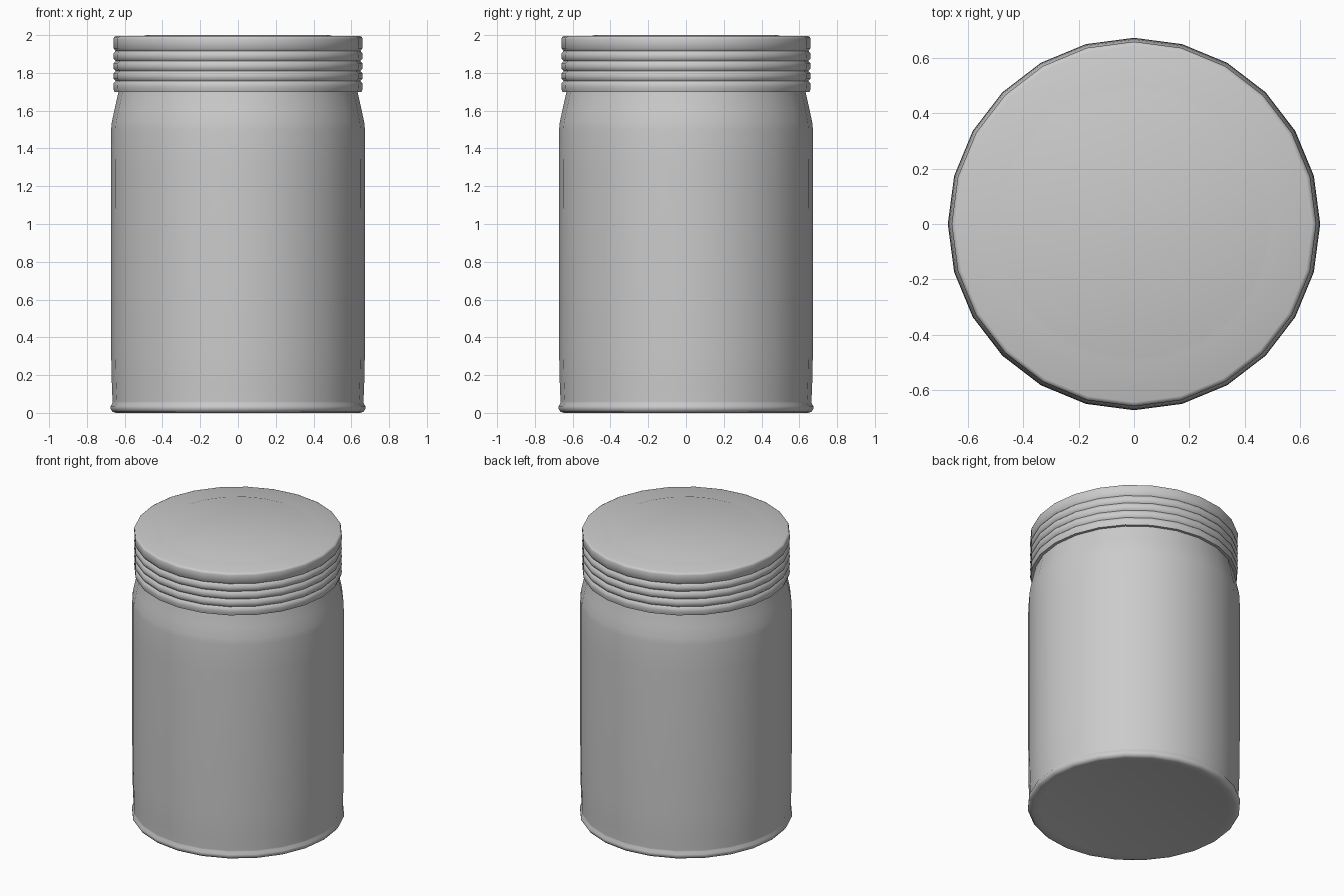
import bpy, bmesh, math

if "Cube" in bpy.data.objects:
    bpy.data.objects.remove(bpy.data.objects["Cube"])

SIDES = 24


def lathe(name, profile, angle=40):
    """Revolve (radius, z) points around z; a zero radius closes with a pole."""
    bm = bmesh.new()
    rings = []
    for r, z in profile:
        if r == 0:
            rings.append([bm.verts.new((0, 0, z))] * SIDES)
        else:
            rings.append([bm.verts.new((r * math.cos(2 * math.pi * i / SIDES),
                                        r * math.sin(2 * math.pi * i / SIDES), z))
                          for i in range(SIDES)])
    for a, b in zip(rings, rings[1:]):
        for i in range(SIDES):
            j = (i + 1) % SIDES
            quad = list(dict.fromkeys((a[i], a[j], b[j], b[i])))
            bm.faces.new(quad)
    bmesh.ops.recalc_face_normals(bm, faces=bm.faces)
    mesh = bpy.data.meshes.new(name)
    bm.to_mesh(mesh)
    bm.free()
    obj = bpy.data.objects.new(name, mesh)
    bpy.context.collection.objects.link(obj)
    bpy.ops.object.select_all(action='DESELECT')
    obj.select_set(True)
    bpy.context.view_layer.objects.active = obj
    bpy.ops.object.shade_smooth_by_angle(angle=math.radians(angle))
    return obj


# Jar body with rolled foot rim, straight wall, sloped shoulder and hidden neck
lathe("jar_body", [
    (0, 0.012), (0.60, 0.01), (0.645, 0.0), (0.664, 0.006), (0.674, 0.02),
    (0.674, 0.036), (0.664, 0.052), (0.664, 0.06), (0.668, 0.14), (0.672, 0.32),
    (0.673, 1.30), (0.672, 1.50), (0.668, 1.54), (0.653, 1.61), (0.635, 1.69),
    (0.63, 1.72), (0.63, 1.93), (0, 1.93)])

# Screw lid: underside, four rounded ridges, plain band and raised centre panel
lid = [(0.628, 1.702), (0.655, 1.70)]
for k in range(4):
    z = 1.703 + 0.0535 * k
    lid += [(0.659, z + 0.012), (0.660, z + 0.027), (0.658, z + 0.042),
            (0.648, z + 0.0535)]
lid += [(0.659, 1.93), (0.660, 1.98), (0.656, 1.99), (0.645, 1.995),
        (0.50, 1.995), (0.485, 2.0), (0, 2.0)]
lathe("screw_lid", lid, 60)
